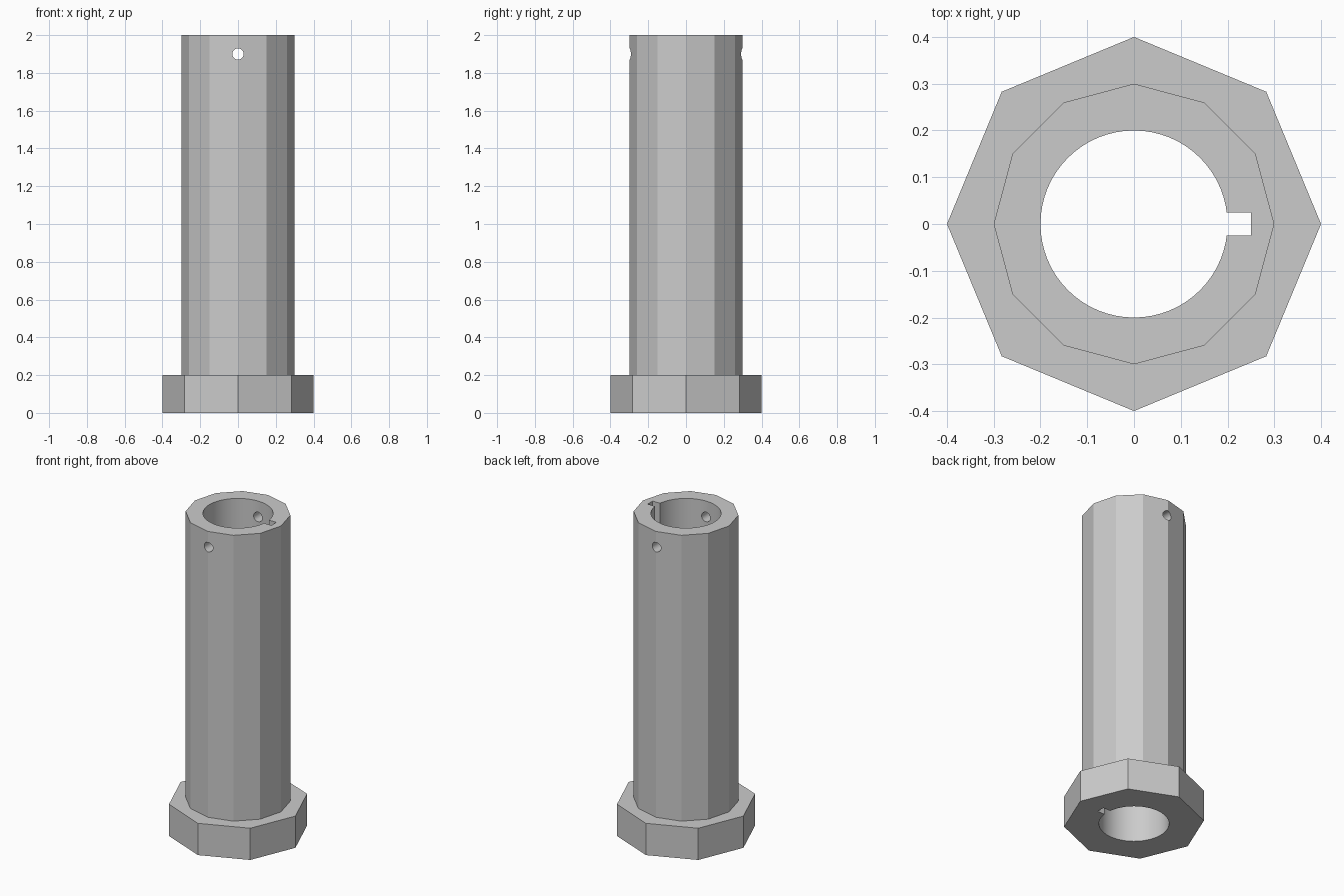
import bpy
from math import radians, pi

cube = bpy.data.objects.get("Cube")
if cube:
    bpy.data.objects.remove(cube, do_unlink=True)

steel = bpy.data.materials.new("plain grey")
steel.use_nodes = True
grey = (0.6, 0.6, 0.6, 1)
steel.diffuse_color = grey
steel.node_tree.nodes["Principled BSDF"].inputs["Base Color"].default_value = grey


def prism(name, sides, radius, bottom, top):
    """Upright prism with a corner on each axis."""
    bpy.ops.mesh.primitive_cylinder_add(
        vertices=sides, radius=radius, depth=top - bottom,
        location=(0, 0, (bottom + top) / 2))
    obj = bpy.context.object
    obj.name = name
    obj.data.materials.append(steel)
    return obj


def cut(obj, cutters):
    """Subtract the cutters and keep only crisp edges sharp."""
    bpy.ops.object.select_all(action="DESELECT")
    obj.select_set(True)
    bpy.context.view_layer.objects.active = obj
    for cutter in cutters:
        mod = obj.modifiers.new(cutter.name, "BOOLEAN")
        mod.operation = "DIFFERENCE"
        mod.solver = "EXACT"
        mod.object = cutter
        bpy.ops.object.modifier_apply(modifier=mod.name)
    bpy.ops.object.shade_smooth_by_angle(angle=radians(25))


# Body parts
shaft = prism("shaft", 12, 0.3, 0.2, 2)
head = prism("head", 8, 0.4, 0, 0.2)

# Cutters: central bore, keyway along +x, cross pin hole
bore = prism("bore_cutter", 64, 0.2, -0.1, 2.1)
bpy.ops.mesh.primitive_cube_add(size=1, location=(0.175, 0, 1))
keyway = bpy.context.object
keyway.name = "keyway_cutter"
keyway.scale = (0.15, 0.05, 2.3)
bpy.ops.mesh.primitive_cylinder_add(
    vertices=32, radius=0.03, depth=1, location=(0, 0, 1.9), rotation=(pi / 2, 0, 0))
pin_hole = bpy.context.object
pin_hole.name = "pin_hole_cutter"
for cutter in (keyway, pin_hole):
    cutter.data.materials.append(steel)
bpy.context.view_layer.update()

cut(shaft, (bore, keyway, pin_hole))
cut(head, (bore, keyway))

for cutter in (bore, keyway, pin_hole):
    bpy.data.objects.remove(cutter, do_unlink=True)
